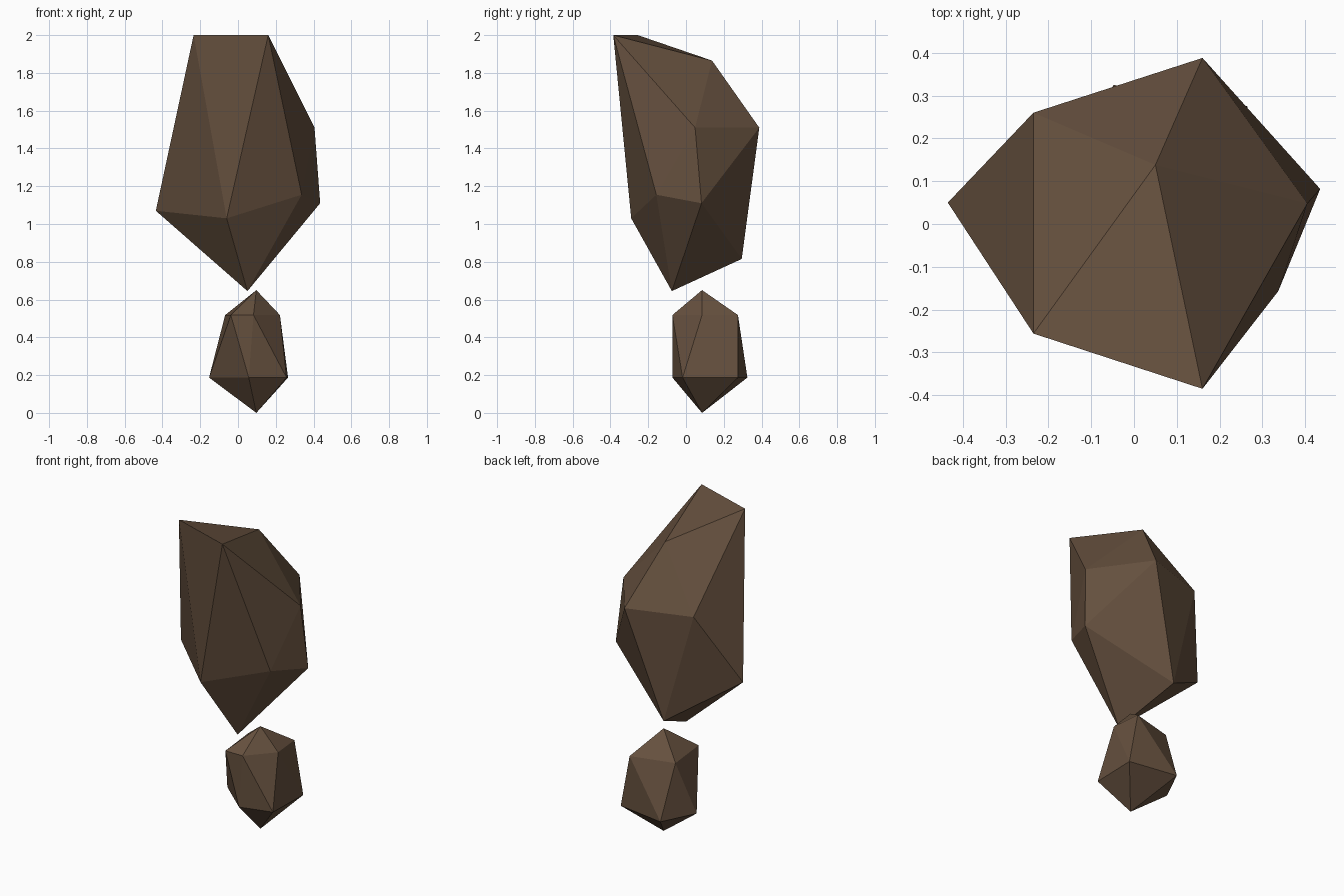
import bpy
import bmesh

if "Cube" in bpy.data.objects:
    bpy.data.objects.remove(bpy.data.objects["Cube"])

# Dark brown stone
stone = bpy.data.materials.new("brown_stone")
stone.diffuse_color = (0.13, 0.08, 0.048, 1.0)
stone.use_nodes = True
stone.node_tree.nodes["Principled BSDF"].inputs["Base Color"].default_value = stone.diffuse_color


def make_rock(name, top, upper, lower, bottom):
    """Twenty-faced rock: two tips and two staggered five-point rings.
    lower[i] sits between upper[i] and upper[i + 1]."""
    bm = bmesh.new()
    t, b = bm.verts.new(top), bm.verts.new(bottom)
    u = [bm.verts.new(p) for p in upper]
    w = [bm.verts.new(p) for p in lower]
    n = len(u)
    for i in range(n):
        j = (i + 1) % n
        bm.faces.new((t, u[i], u[j]))
        bm.faces.new((u[i], w[i], u[j]))
        bm.faces.new((w[i], w[j], u[j]))
        bm.faces.new((b, w[j], w[i]))
    bmesh.ops.recalc_face_normals(bm, faces=bm.faces)
    mesh = bpy.data.meshes.new(name)
    bm.to_mesh(mesh)
    bm.free()
    mesh.materials.append(stone)
    obj = bpy.data.objects.new(name, mesh)
    bpy.context.collection.objects.link(obj)
    return obj


# Large tilted rock above
make_rock(
    "large_rock",
    top=(0.05, 0.138, 1.865),
    upper=[(0.405, 0.048, 1.51), (0.16, 0.388, 1.51), (-0.235, 0.26, 1.51),
           (-0.235, -0.256, 2.0), (0.16, -0.385, 2.0)],
    lower=[(0.435, 0.082, 1.11), (-0.05, 0.295, 0.815), (-0.435, 0.05, 1.07),
           (-0.06, -0.29, 1.03), (0.337, -0.157, 1.155)],
    bottom=(0.05, -0.075, 0.645))

# Small upright rock below, rings given around its own axis
cx, cy = 0.097, 0.085
upper_ring = [(0.125, 0.0), (0.106, 0.19), (-0.165, 0.118),
              (-0.135, -0.157), (-0.015, -0.157)]
lower_ring = [(0.168, 0.19), (-0.145, 0.24), (-0.25, 0.027),
              (-0.04, -0.157), (0.16, -0.103)]
make_rock(
    "small_rock",
    top=(cx, cy, 0.65),
    upper=[(cx + x, cy + y, 0.518) for x, y in upper_ring],
    lower=[(cx + x, cy + y, 0.187) for x, y in lower_ring],
    bottom=(cx, cy, 0.0))
